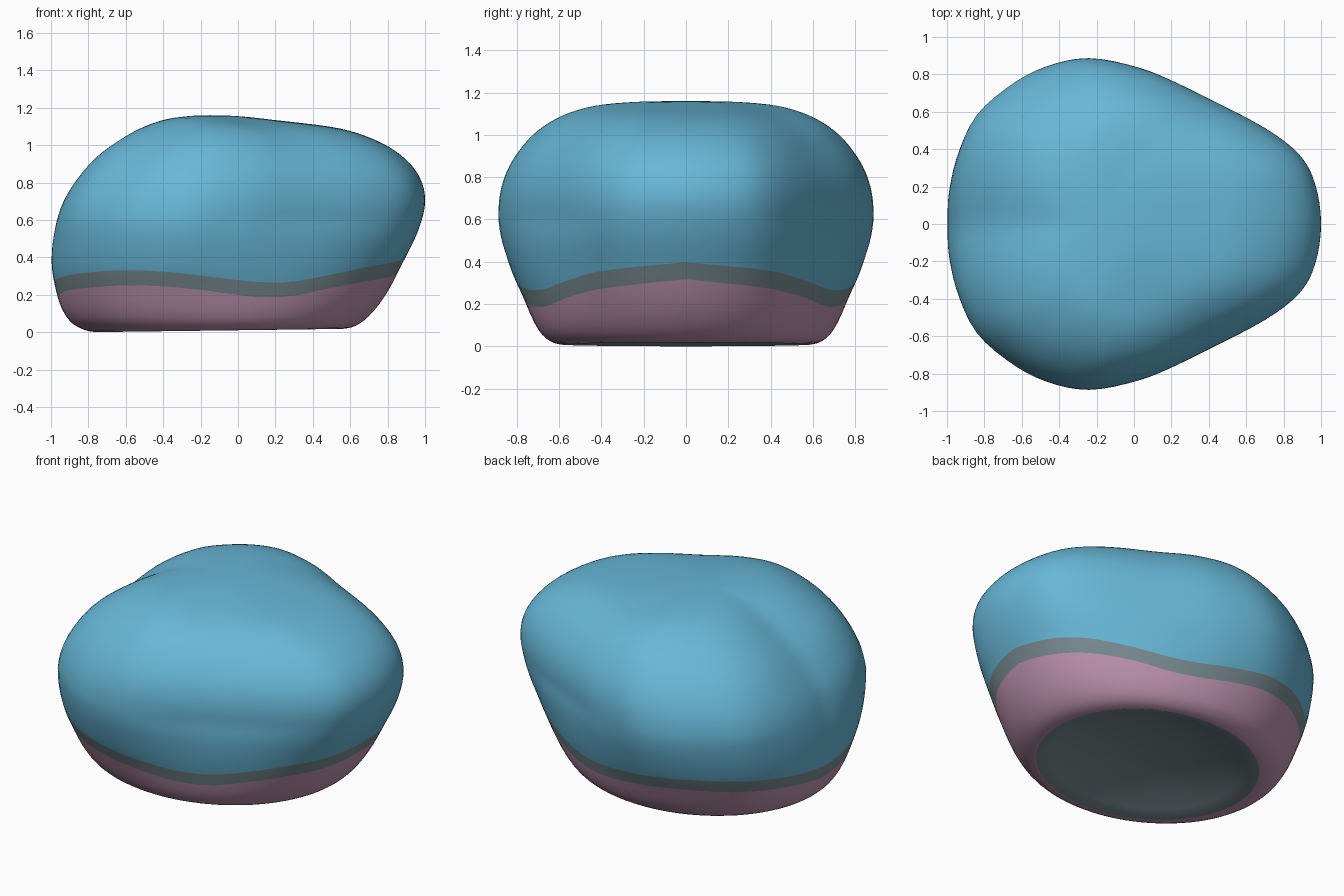
import bpy, bmesh, math

if "Cube" in bpy.data.objects:
    bpy.data.objects.remove(bpy.data.objects["Cube"])

COLS, LOW, BAND, HIGH, BOWL = 96, 12, 2, 44, 8
APEX = -0.15

# Half of the plan outline (x, y), from the narrow end round to the wide end
HALF = [(1, 0), (.972, .2), (.9, .35), (.75, .48), (.5, .62), (.2, .765), (0, .84),
        (-.24, .885), (-.45, .85), (-.65, .755), (-.85, .585), (-.95, .38), (-.992, .17), (-.992, 0)]
OUTLINE = HALF + [(x, -y) for x, y in HALF[-2:0:-1]]

# Levels: height, left extent, right extent, half depth
LEVELS = [(0, -.76, .56, .59), (.012, -.82, .62, .635), (.05, -.89, .68, .685),
          (.12, -.94, .745, .73), (.22, -.975, .81, .775), (.36, -1, .88, .835),
          (.53, -.995, .96, .88), (.69, -.965, 1, .883), (.82, -.90, .975, .85),
          (.93, -.81, .89, .785), (1.02, -.69, .75, .70), (1.09, -.56, .54, .585),
          (1.135, -.42, .19, .44), (1.155, -.28, 0, .25), (1.16, APEX, APEX, 0)]

# Height of the lower colour edge by direction (degrees, height)
EDGE = [(0, .31), (30, .262), (50, .21), (60, .187), (68, .18), (78, .186), (95, .215),
        (110, .242), (122, .252), (134, .25), (150, .235), (180, .19)]


def spline(pts, u, closed=False):
    n = len(pts)
    i = math.floor(u) if closed else min(int(u), n - 2)
    t = u - i
    pick = (lambda k: pts[k % n]) if closed else (lambda k: pts[max(0, min(n - 1, k))])
    p = [pick(i + k) for k in (-1, 0, 1, 2)]
    return [b + .5 * t * (c - a + t * (2 * a - 5 * b + 4 * c - d + t * (3 * (b - c) + d - a)))
            for a, b, c, d in zip(*p)]


def lookup(table, v):
    for (a, p), (b, q) in zip(table, table[1:]):
        if v <= b:
            return p + (q - p) * (v - a) / (b - a)
    return table[-1][1]


Z_TO_LEVEL = [(lv[0], i) for i, lv in enumerate(LEVELS)]


def groove(angle):
    # one crease at the wide end, two faint ones at the sides
    back = math.exp(-((180 - angle) / 17) ** 2)
    side = math.exp(-((angle - 62) / 16) ** 2)
    return back + .12 * side


def point(bx, by, angle, u):
    z, xl, xr, w = spline(LEVELS, u)
    # the plan is rounder towards the foot
    a = math.atan2(by / .885, bx)
    m = max(0, 1 - z / .6)
    bx += (math.cos(a) - bx) * m
    by += (math.sin(a) * .885 - by) * m
    x = xl + (bx + 1) / 2 * (xr - xl)
    y = by * w / .885
    # creases fade down the sides
    g = max(0, min(1, (z - .35) / .75))
    k = 1 - .17 * g * g * groove(angle)
    x = APEX + (x - APEX) * k
    y *= k
    z += .013 * max(0, x + .8) * max(0, 1 - z * 1.5)
    return (x, y, max(0, z))


bm = bmesh.new()
top_u = len(LEVELS) - 1
columns = []
for c in range(COLS):
    bx, by = spline(OUTLINE, c * len(OUTLINE) / COLS, True)
    angle = abs(math.degrees(math.atan2(by, bx)))
    h = lookup(EDGE, angle)
    u1, u2 = lookup(Z_TO_LEVEL, h), lookup(Z_TO_LEVEL, h + .08)
    us = [u1 * i / LOW for i in range(LOW)]
    us += [u1 + (u2 - u1) * i / BAND for i in range(BAND)]
    us += [u2 + (top_u - u2) * i / HIGH for i in range(HIGH)]
    pts = [point(bx, by, angle, u) for u in us]
    # shallow hollow underneath
    rx, ry, rz = pts[0]
    under = []
    for i in range(1, BOWL):
        s = i / BOWL
        under.append((-.1 + (rx + .1) * s, ry * s, rz * s + .12 * (1 - s * s)))
    columns.append([bm.verts.new(p) for p in under + pts])

top = bm.verts.new((APEX, 0, 1.16))
centre = bm.verts.new((-.1, 0, .12))
rows = len(columns[0])
for c in range(COLS):
    a, b = columns[c], columns[(c + 1) % COLS]
    bm.faces.new((centre, b[0], a[0])).material_index = 2
    for r in range(rows - 1):
        f = bm.faces.new((a[r], b[r], b[r + 1], a[r + 1]))
        k = r - (BOWL - 1)
        f.material_index = 2 if k < 0 or LOW <= k < LOW + BAND else (1 if k < LOW else 0)
    bm.faces.new((a[-1], b[-1], top))
bmesh.ops.recalc_face_normals(bm, faces=bm.faces)

mesh = bpy.data.meshes.new("lobed_cap")
bm.to_mesh(mesh)
bm.free()
for name, col in (("sky_blue", (.138, .479, .687)), ("dusty_pink", (.515, .296, .434)),
                  ("slate_grey", (.19, .26, .28))):
    m = bpy.data.materials.new(name)
    m.diffuse_color = (*col, 1)
    m.use_nodes = True
    m.node_tree.nodes["Principled BSDF"].inputs["Base Color"].default_value = m.diffuse_color
    mesh.materials.append(m)
cap = bpy.data.objects.new("lobed_cap", mesh)
bpy.context.collection.objects.link(cap)
bpy.context.view_layer.objects.active = cap
cap.select_set(True)
bpy.ops.object.shade_smooth_by_angle(angle=math.radians(50))
